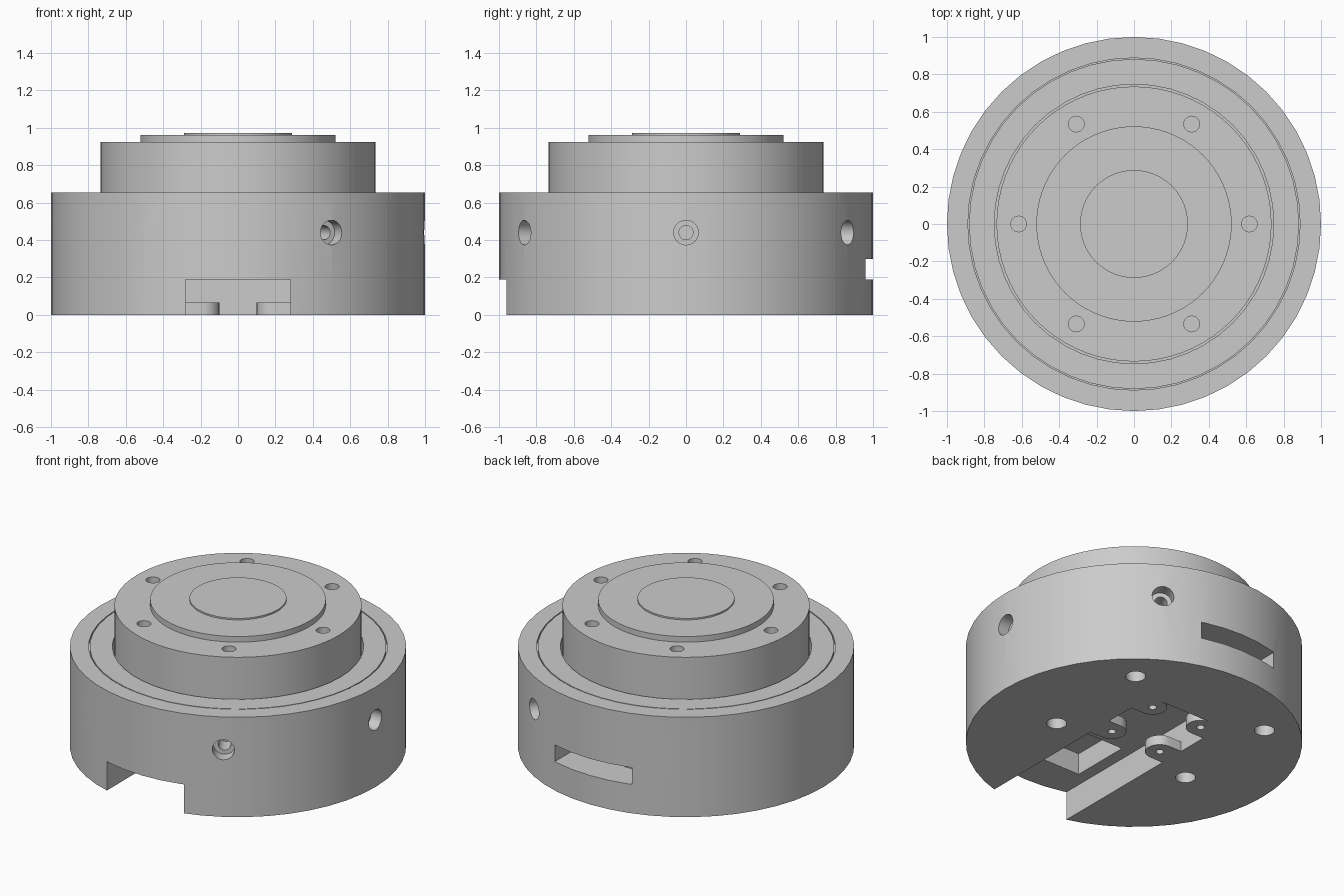
import bpy, bmesh, math
from mathutils import Matrix, Vector

cube = bpy.data.objects.get("Cube")
if cube:
    bpy.data.objects.remove(cube, do_unlink=True)

grey = bpy.data.materials.new("plain_grey")
grey.use_nodes = True
grey.diffuse_color = (0.6, 0.6, 0.6, 1)
grey.node_tree.nodes["Principled BSDF"].inputs["Base Color"].default_value = (0.6, 0.6, 0.6, 1)


def finish(name, bm):
    bmesh.ops.recalc_face_normals(bm, faces=bm.faces)
    mesh = bpy.data.meshes.new(name)
    bm.to_mesh(mesh)
    bm.free()
    mesh.materials.append(grey)
    ob = bpy.data.objects.new(name, mesh)
    bpy.context.collection.objects.link(ob)
    return ob


def lathe(name, profile, sides, matrix=Matrix()):
    """Turn (radius, height) points, which start and end on the axis."""
    bm = bmesh.new()
    rings = []
    for r, z in profile:
        if r == 0:
            rings.append([bm.verts.new((0, 0, z))] * sides)
        else:
            rings.append([bm.verts.new((r * math.cos(i * math.tau / sides),
                                        r * math.sin(i * math.tau / sides), z))
                          for i in range(sides)])
    for a, b in zip(rings, rings[1:]):
        for i in range(sides):
            j = (i + 1) % sides
            bm.faces.new(dict.fromkeys((a[i], a[j], b[j], b[i])))
    # merge the fans at the poles into single caps
    bmesh.ops.dissolve_verts(bm, verts=[rings[0][0], rings[-1][0]])
    bm.transform(matrix)
    return finish(name, bm)


def peg(radius, depth, x, y, z):
    """Plain round cutter centred on a flat surface at height z."""
    return lathe("hole_cutter", [(0, -depth), (radius, -depth), (radius, depth), (0, depth)],
                 24, Matrix.Translation((x, y, z)))


def block(x, y0, y1, z0, z1):
    bm = bmesh.new()
    size = Matrix.Diagonal((2 * x, y1 - y0, z1 - z0, 1))
    bmesh.ops.create_cube(bm, size=1, matrix=Matrix.Translation((0, (y0 + y1) / 2, (z0 + z1) / 2)) @ size)
    return finish("slot_cutter", bm)


def cut(ob, cutter):
    mod = ob.modifiers.new("cut", 'BOOLEAN')
    mod.operation = 'DIFFERENCE'
    mod.solver = 'EXACT'
    mod.object = cutter
    bpy.context.view_layer.objects.active = ob
    bpy.ops.object.modifier_apply(modifier=mod.name)
    bpy.data.objects.remove(cutter, do_unlink=True)


def smooth(ob):
    bpy.ops.object.select_all(action='DESELECT')
    ob.select_set(True)
    bpy.context.view_layer.objects.active = ob
    bpy.ops.object.shade_smooth_by_angle(angle=math.radians(25))


# Housing with a fine ring groove and a bore for the flange
top = 0.655
housing = lathe("housing", [(0, 0), (1, 0), (1, top), (0.888, top), (0.888, top - 0.02),
                            (0.882, top - 0.02), (0.882, top), (0.747, top),
                            (0.747, 0.5), (0, 0.5)], 48)

# Front channel, inner recess above it and rear slot
cut(housing, block(0.28, -1.1, 0.48, -0.1, 0.19))
cut(housing, block(0.2, -0.75, -0.35, 0.15, 0.33))
cut(housing, block(0.28, 0.78, 1.1, 0.19, 0.3))

# Six stepped radial holes
step = [(0, 0.8), (0.038, 0.8), (0.038, 0.92), (0.066, 0.92), (0.066, 1.1), (0, 1.1)]
for i in range(6):
    turn = Matrix.Rotation(i * math.tau / 6, 4, 'Z') @ Matrix.Rotation(math.pi / 2, 4, 'Y')
    cut(housing, lathe("radial_cutter", step, 24, Matrix.Translation((0, 0, 0.44)) @ turn))

# Mounting holes in the underside
for x in (-0.5, 0.5):
    for y in (-0.12, 0.61):
        cut(housing, peg(0.06, 0.1, x, y, 0))
smooth(housing)

# Screw bosses at the sides of the channel
for side, s in (("right", -1), ("left", 1)):
    for place, y in (("front", 0.016), ("rear", 0.393)):
        bm = bmesh.new()
        outline = [(0.285, -0.087)]
        outline += [(0.186 - 0.087 * math.sin(a), -0.087 * math.cos(a))
                    for a in (k * math.pi / 12 for k in range(13))]
        outline += [(0.285, 0.087)]
        face = bm.faces.new([bm.verts.new((s * px, y + py, 0)) for px, py in outline])
        up = bmesh.ops.extrude_face_region(bm, geom=[face])["geom"]
        bmesh.ops.translate(bm, vec=Vector((0, 0, 0.065)),
                            verts=[v for v in up if isinstance(v, bmesh.types.BMVert)])
        boss = finish(f"{place}_{side}_boss", bm)
        cut(boss, peg(0.024, 0.05, s * 0.186, y, 0))
        smooth(boss)

# Stepped output flange with six screw holes
flange = lathe("flange", [(0, 0.49), (0.735, 0.49), (0.735, 0.925), (0.522, 0.925),
                          (0.522, 0.962), (0.288, 0.962), (0.288, 0.972), (0, 0.972)], 72)
for i in range(6):
    a = i * math.tau / 6
    cut(flange, peg(0.042, 0.1, 0.617 * math.cos(a), 0.617 * math.sin(a), 0.925))
smooth(flange)
